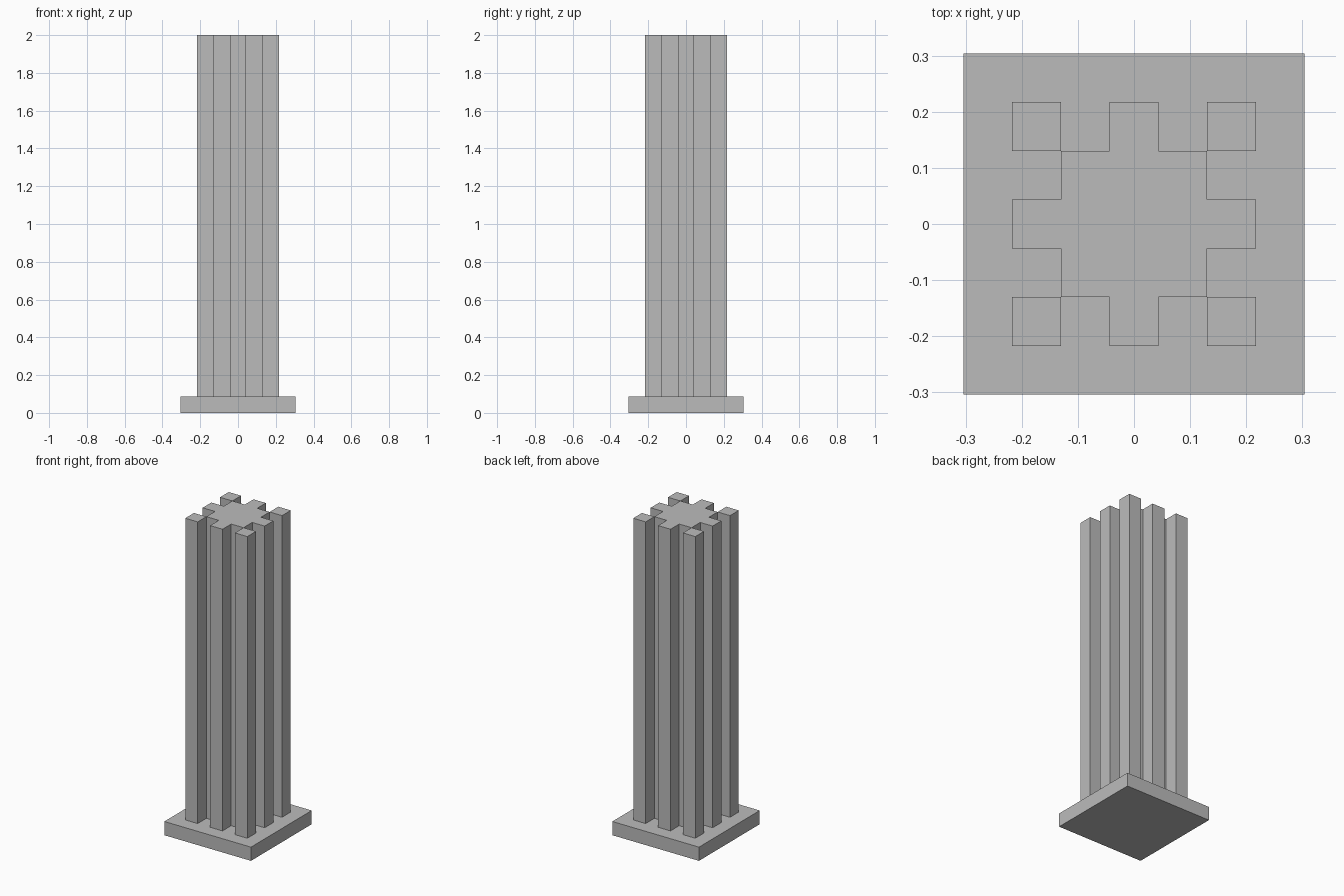
import bpy
import bmesh
from mathutils import Matrix, Vector

cube = bpy.data.objects.get("Cube")
if cube:
    bpy.data.objects.remove(cube, do_unlink=True)

H = 0.0435        # half the width of one rib
BASE_TOP = 0.087
BASE_HALF = 0.304
TOP = 2.0

stone = bpy.data.materials.new("grey stone")
stone.use_nodes = True
GREY = (0.5, 0.5, 0.5, 1.0)
stone.diffuse_color = GREY
stone.node_tree.nodes["Principled BSDF"].inputs["Base Color"].default_value = GREY


def prism(name, outline, z0, z1):
    """Extrude a counter-clockwise outline from z0 up to z1."""
    bm = bmesh.new()
    face = bm.faces.new([bm.verts.new((x, y, z0)) for x, y in outline])
    result = bmesh.ops.extrude_face_region(bm, geom=[face], use_keep_orig=True)
    top = [v for v in result["geom"] if isinstance(v, bmesh.types.BMVert)]
    bmesh.ops.translate(bm, vec=(0, 0, z1 - z0), verts=top)
    bmesh.ops.recalc_face_normals(bm, faces=bm.faces)
    mesh = bpy.data.meshes.new(name)
    bm.to_mesh(mesh)
    bm.free()
    mesh.materials.append(stone)
    obj = bpy.data.objects.new(name, mesh)
    bpy.context.collection.objects.link(obj)
    return obj


def square(cx, cy, r):
    return [(cx - r, cy - r), (cx + r, cy - r), (cx + r, cy + r), (cx - r, cy + r)]


# Square base slab
prism("base_slab", square(0, 0, BASE_HALF), 0, BASE_TOP)

# Central shaft: square core with a rib in the middle of each side
quarter = [(5, -1), (5, 1), (3, 1), (3, 3), (1, 3)]
turn = Matrix(((0, -1), (1, 0)))
outline = []
points = [Vector(p) * H for p in quarter]
for side in range(4):
    outline += [tuple(p) for p in points]
    points = [turn @ p for p in points]
prism("ribbed_shaft", outline, BASE_TOP, TOP)

# Corner posts touching the shaft along its edges
for y_name, sy in (("front", -1), ("back", 1)):
    for x_name, sx in (("right", -1), ("left", 1)):
        prism(f"{y_name}_{x_name}_post", square(sx * 4 * H, sy * 4 * H, H), BASE_TOP, TOP)
